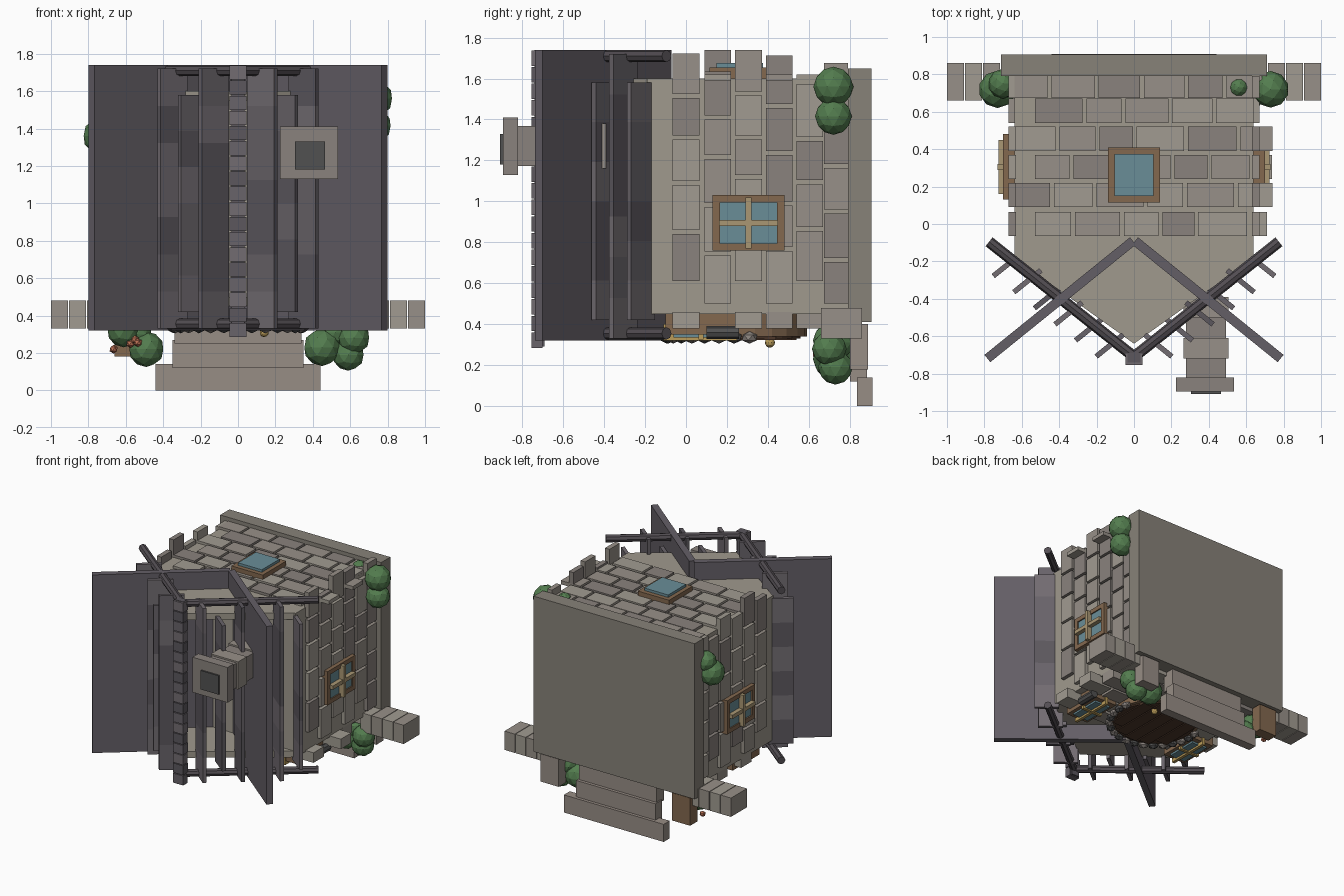
import bpy, bmesh, math, random
from mathutils import Matrix, Vector

if "Cube" in bpy.data.objects:
    bpy.data.objects.remove(bpy.data.objects["Cube"])
random.seed(4)
MATS = {}


def mat(name, rgb):
    if name not in MATS:
        m = bpy.data.materials.new(name)
        m.diffuse_color = [(c / 255) ** 2.2 for c in rgb] + [1]
        m.use_nodes = True
        m.node_tree.nodes["Principled BSDF"].inputs["Base Color"].default_value = m.diffuse_color
        MATS[name] = m
    return MATS[name]


STONES = [mat("stone_a", (160, 154, 144)), mat("stone_b", (150, 143, 135)), mat("stone_c", (136, 129, 124))]
SLATES = [mat("slate_a", (104, 99, 105)), mat("slate_b", (92, 88, 94)), mat("slate_c", (114, 108, 113))]
WALL = mat("wall", (158, 152, 140))
BASE = mat("base", (134, 129, 120))
STEP = mat("step", (150, 140, 132))
ROOF = mat("roof", (100, 95, 102))
BEAM = mat("beam", (84, 79, 84))
WOOD = mat("wood", (130, 104, 80))
DOOR = mat("door", (78, 58, 46))
BAR = mat("bar", (168, 150, 115))
GLASS = mat("glass", (105, 140, 150))
GOLD = mat("gold", (185, 155, 90))
DARK = mat("dark", (82, 82, 82))
GREEN = mat("leaf", (84, 124, 80))
FLOWER = mat("flower", (185, 112, 85))


def finish(name, bm, mats):
    me = bpy.data.meshes.new(name)
    bm.to_mesh(me)
    bm.free()
    for m in (mats if isinstance(mats, list) else [mats]):
        me.materials.append(m)
    ob = bpy.data.objects.new(name, me)
    bpy.context.collection.objects.link(ob)
    return ob


def add_box(bm, x, y, z, mi=0, rot=None):
    """Box from (min, max) ranges, optionally turned about its own centre."""
    c = Vector(((x[0] + x[1]) / 2, (y[0] + y[1]) / 2, (z[0] + z[1]) / 2))
    m = Matrix.Translation(c) @ (Matrix.Rotation(rot, 4, 'Z') if rot else Matrix())
    m = m @ Matrix.Diagonal((abs(x[1] - x[0]), y[1] - y[0], z[1] - z[0], 1))
    for v in bmesh.ops.create_cube(bm, size=1, matrix=m)['verts']:
        for f in v.link_faces:
            f.material_index = mi


def box(name, x, y, z, m, rot=None):
    bm = bmesh.new()
    add_box(bm, x, y, z, 0, rot)
    return finish(name, bm, m)


def ball(name, c, r, m, sub=2):
    bm = bmesh.new()
    bmesh.ops.create_icosphere(bm, subdivisions=sub, radius=r, matrix=Matrix.Translation(c))
    return finish(name, bm, m)


def rod(name, a, b, r, m, n=8):
    a, b = Vector(a), Vector(b)
    d = b - a
    bm = bmesh.new()
    bmesh.ops.create_cone(bm, cap_ends=True, segments=n, radius1=r, radius2=r, depth=d.length,
                          matrix=Matrix.Translation((a + b) / 2) @ d.to_track_quat('Z', 'Y').to_matrix().to_4x4())
    return finish(name, bm, m)


# House body, ground slab and thin gables
box("house_body", (-.64, .64), (-.19, .8), (.45, 1.6), WALL)
box("ground_slab", (-.71, .71), (.79, .905), (.41, 1.65), BASE)
for nm, z0 in (("front_gable", .45), ("rear_gable", 1.55)):
    bm = bmesh.new()
    f = bm.faces.new([bm.verts.new((x, y, z0)) for x, y in ((-.64, -.18), (.64, -.18), (0, -.64))])
    for v in bmesh.ops.extrude_face_region(bm, geom=[f])['geom']:
        if isinstance(v, bmesh.types.BMVert):
            v.co.z += .05
    bmesh.ops.recalc_face_normals(bm, faces=bm.faces)
    finish(nm, bm, WALL)


# Stone courses: each wall gets six rows of blocks of random length
def courses(name, start, end, put):
    bm = bmesh.new()
    for i, y in enumerate((0, .155, .305, .455, .605, .74)):
        p = start + (.0 if i % 2 else .11)
        while p < end - .07:
            w = random.uniform(.17, .27)
            put(bm, p, min(p + w, end + .1), (y - .065, y + .065 if i < 5 else y + .05), random.randrange(3))
            p += w + .02
    finish(name, bm, STONES)


courses("rear_wall_stones", -.64, .64, lambda bm, a, b, y, m: add_box(bm, (a, b), y, (1.59, 1.62), m))
courses("front_wall_stones", -.64, .64, lambda bm, a, b, y, m: add_box(bm, (a, b), y, (.38, .46), m))
for s, nm in ((1, "right"), (-1, "left")):
    courses(nm + "_wall_stones", .5, 1.64,
            lambda bm, a, b, y, m: add_box(bm, (s * .63, s * .67), y, (a, b), m))

# Crossed roof slabs, slate courses, gable beams
for s, nm in ((1, "right"), (-1, "left")):
    ang = -s * math.atan2(.63, .78)
    box(nm + "_roof_slab", (s * .395 - .5, s * .395 + .5), (-.43, -.38), (.32, 1.74), ROOF, ang)
    bm = bmesh.new()
    for i in range(6):
        cx, cy = s * (.13 + .11 * i), -.65 + .086 * i
        z0, z1, n = (.42, 1.58, 6) if i % 2 else (.33, 1.72, 7)
        h = (z1 - z0) / n
        for k in range(n):
            add_box(bm, (cx - .093, cx + .093), (cy - .014, cy + .014),
                    (z0 + k * h, z0 + (k + 1) * h), random.randrange(3), ang)
    finish(nm + "_slate_courses", bm, SLATES)
    for z in (.355, 1.71):
        rod(nm + "_gable_beam", (0, -.71, z), (s * .775, -.095, z), .03, BEAM)

# Ridge caps
bm = bmesh.new()
for k in range(18):
    add_box(bm, (-.045, .045), (-.755, -.70 + .008 * (k % 2)), (.285 + k * .081, .36 + k * .081), k % 3)
add_box(bm, (-.035, .035), (-.74, -.69), (.29, 1.74), 1)
finish("ridge_caps", bm, SLATES)

# Chimney of stacked blocks with cap and flue
bm = bmesh.new()
for k in range(4):
    e = .012 * (k % 2)
    add_box(bm, (.265 + e, .505 - e), (-.50 - .11 * k, -.39 - .11 * k), (1.16 + e, 1.38 - e), 1 + k % 2)
add_box(bm, (.225, .535), (-.895, -.82), (1.13, 1.41), 2)
finish("chimney", bm, STONES)
box("chimney_flue", (.305, .465), (-.908, -.86), (1.18, 1.33), DARK)

# Side windows
for s, nm in ((1, "right"), (-1, "left")):
    bm = bmesh.new()
    for y, z in (((.13, .48), (.76, .795)), ((.13, .48), (.995, 1.03)),
                 ((.13, .165), (.795, .995)), ((.445, .48), (.795, .995))):
        add_box(bm, (s * .63, s * .70), y, z)
    finish(nm + "_window_frame", bm, WOOD)
    box(nm + "_window_glass", (s * .63, s * .69), (.165, .445), (.795, .995), GLASS)
    bm = bmesh.new()
    add_box(bm, (s * .66, s * .73), (.29, .32), (.77, 1.02))
    add_box(bm, (s * .66, s * .725), (.16, .45), (.88, .91))
    finish(nm + "_window_bars", bm, BAR)
# Rear window
box("rear_window_frame", (-.138, .138), (.115, .41), (1.59, 1.655), WOOD)
box("rear_window_glass", (-.105, .105), (.15, .375), (1.6, 1.675), GLASS)

# Round door with planks, knob and stone arch
rod("door_frame", (0, .25, .34), (0, .25, .46), .34, WOOD, 24)
rod("round_door", (0, .25, .33), (0, .25, .40), .31, DOOR, 24)
bm = bmesh.new()
for k in range(-2, 3):
    h = math.sqrt(.29 ** 2 - (.11 * k) ** 2)
    add_box(bm, (.11 * k - .05, .11 * k + .05), (.25 - h, .25 + h), (.322, .35))
finish("door_planks", bm, DOOR)
ball("door_knob", (.14, .41, .31), .025, GOLD)
for k in range(17):
    a = math.radians(170 + k * 200 / 16)
    ob = ball("arch_stone", (0, 0, 0), 1, DARK if k % 2 else STONES[2], 1)
    ob.scale = (.042, .036, .03)
    ob.rotation_euler.z = a + math.pi / 2
    ob.location = (.345 * math.cos(a), .25 + .345 * math.sin(a), .335)

# Small front windows and wall lantern
for s in (1, -1):
    box("front_window_frame", (s * .48 - .1, s * .48 + .1), (-.1, .24), (.35, .45), WOOD)
    box("front_window_pane", (s * .48 - .07, s * .48 + .07), (-.06, .2), (.335, .4), GLASS)
    box("front_window_bar", (s * .48 - .012, s * .48 + .012), (-.11, .25), (.32, .4), GOLD)
    box("front_window_crossbar", (s * .48 - .09, s * .48 + .09), (.06, .085), (.325, .4), GOLD)
rod("wall_lantern", (.61, .1, .36), (.61, .26, .36), .032, DARK)

# Entry steps
box("lower_step", (-.44, .44), (.835, .91), (0, .14), STEP)
box("middle_step", (-.35, .35), (.80, .885), (.12, .27), STEP)
box("upper_step", (-.34, .34), (.76, .86), (.25, .42), STEP)

# Garden walls, planters, bushes and flowers
for s in (1, -1):
    bm = bmesh.new()
    for k in range(4):
        add_box(bm, (s * (.62 + .096 * k), s * (.711 + .096 * k)), (.66, .86), (.33, .48), k % 2)
    finish("garden_wall", bm, STONES)
    box("front_planter", (s * .5, s * .66), (.80, .89), (.18, .40), WOOD if s < 0 else STEP)
    box("side_planter", (s * .64, s * .70), (.8, .87), (1.38, 1.58), STEP)
for c, r in (((.73, .72, 1.56), .098), ((.73, .72, 1.415), .09), ((.56, .73, 1.6), .05),
             ((-.73, .72, 1.36), .1), ((-.70, .75, 1.45), .08),
             ((.45, .72, .23), .1), ((.59, .73, .19), .085), ((.62, .70, .28), .085), ((.52, .74, .31), .08),
             ((-.49, .72, .22), .095), ((-.61, .71, .32), .09), ((-.54, .74, .3), .08)):
    ball("bush", c, r, GREEN)
for x, y, z in ((-.665, .74, .22), (-.575, .66, .25), (-.535, .64, .255), (-.55, .65, .27)):
    ball("flower", (x, y, z), .024, FLOWER, 1)
